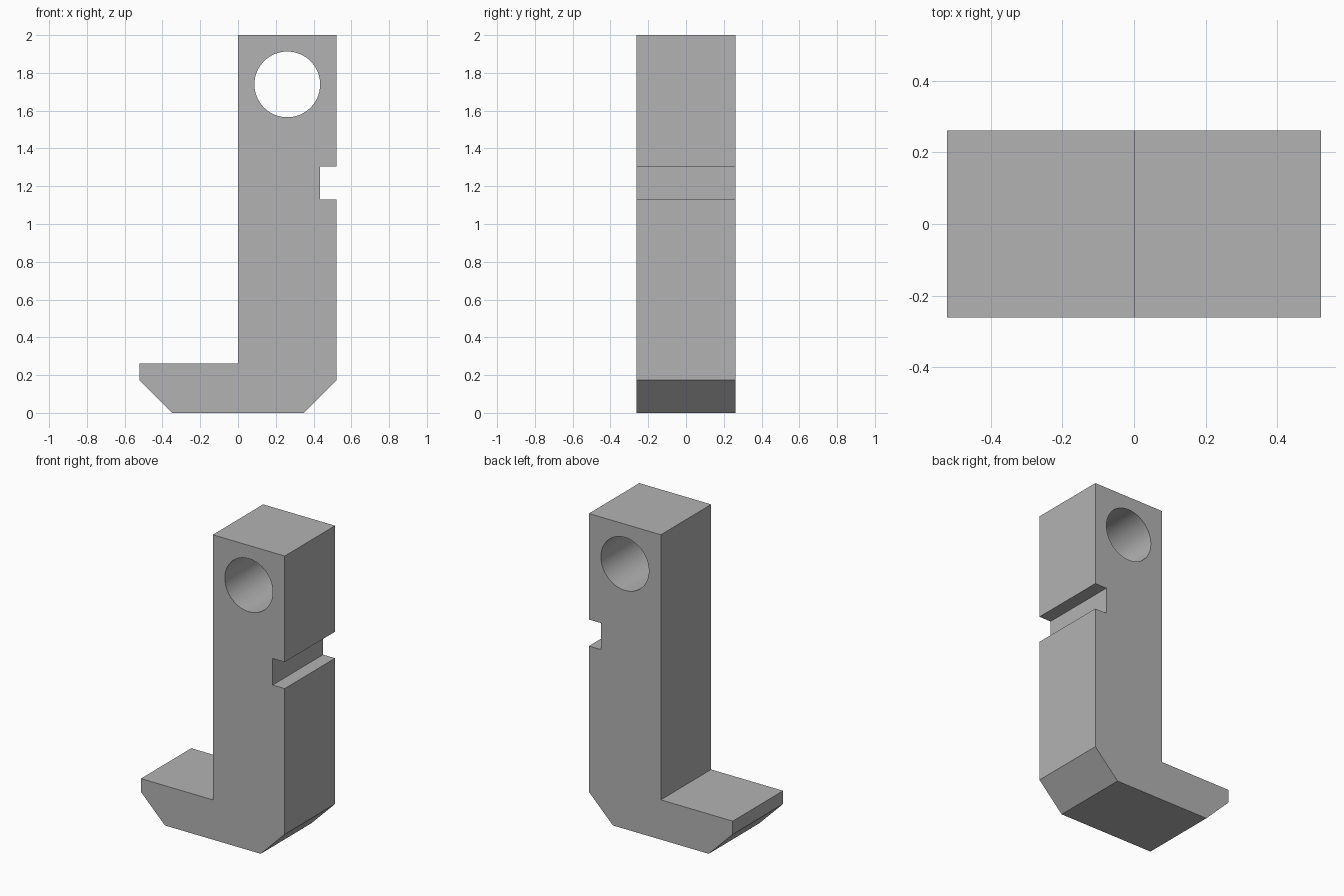
import bpy
import bmesh
import math

cube = bpy.data.objects.get("Cube")
if cube:
    bpy.data.objects.remove(cube, do_unlink=True)

U = 2 / 23          # module: the part is 12 x 6 x 23 modules
DEPTH = 6 * U

# Single plain grey
grey = bpy.data.materials.new("plain grey")
grey.use_nodes = True
colour = (0.45, 0.45, 0.45, 1)
grey.diffuse_color = colour
grey.node_tree.nodes["Principled BSDF"].inputs["Base Color"].default_value = colour

# Side profile: chamfered foot, upright post, notch in the post's outer side
profile = [(-4, 0), (4, 0), (6, 2), (6, 13), (5, 13), (5, 15),
           (6, 15), (6, 23), (0, 23), (0, 3), (-6, 3), (-6, 2)]

bm = bmesh.new()
face = bm.faces.new([bm.verts.new((x * U, -DEPTH / 2, z * U)) for x, z in profile])
extruded = bmesh.ops.extrude_face_region(bm, geom=[face])
moved = [v for v in extruded["geom"] if isinstance(v, bmesh.types.BMVert)]
bmesh.ops.translate(bm, verts=moved, vec=(0, DEPTH, 0))
bmesh.ops.recalc_face_normals(bm, faces=bm.faces)
mesh = bpy.data.meshes.new("hooked_post")
bm.to_mesh(mesh)
bm.free()
mesh.materials.append(grey)
post = bpy.data.objects.new("hooked_post", mesh)
bpy.context.collection.objects.link(post)

# Round hole through the top of the post
bpy.ops.mesh.primitive_cylinder_add(vertices=96, radius=2 * U, depth=DEPTH * 2,
                                    location=(3 * U, 0, 20 * U),
                                    rotation=(math.pi / 2, 0, 0))
cutter = bpy.context.object
cutter.name = "hole_cutter"
cutter.hide_render = True
cutter.data.materials.append(grey)

hole = post.modifiers.new("hole", 'BOOLEAN')
hole.operation = 'DIFFERENCE'
hole.solver = 'EXACT'
hole.object = cutter

bpy.ops.object.select_all(action='DESELECT')
post.select_set(True)
bpy.context.view_layer.objects.active = post
bpy.ops.object.modifier_apply(modifier=hole.name)
bpy.data.objects.remove(cutter, do_unlink=True)

# Smooth bore, crisp edges
bpy.ops.object.shade_smooth_by_angle(angle=math.radians(30))
